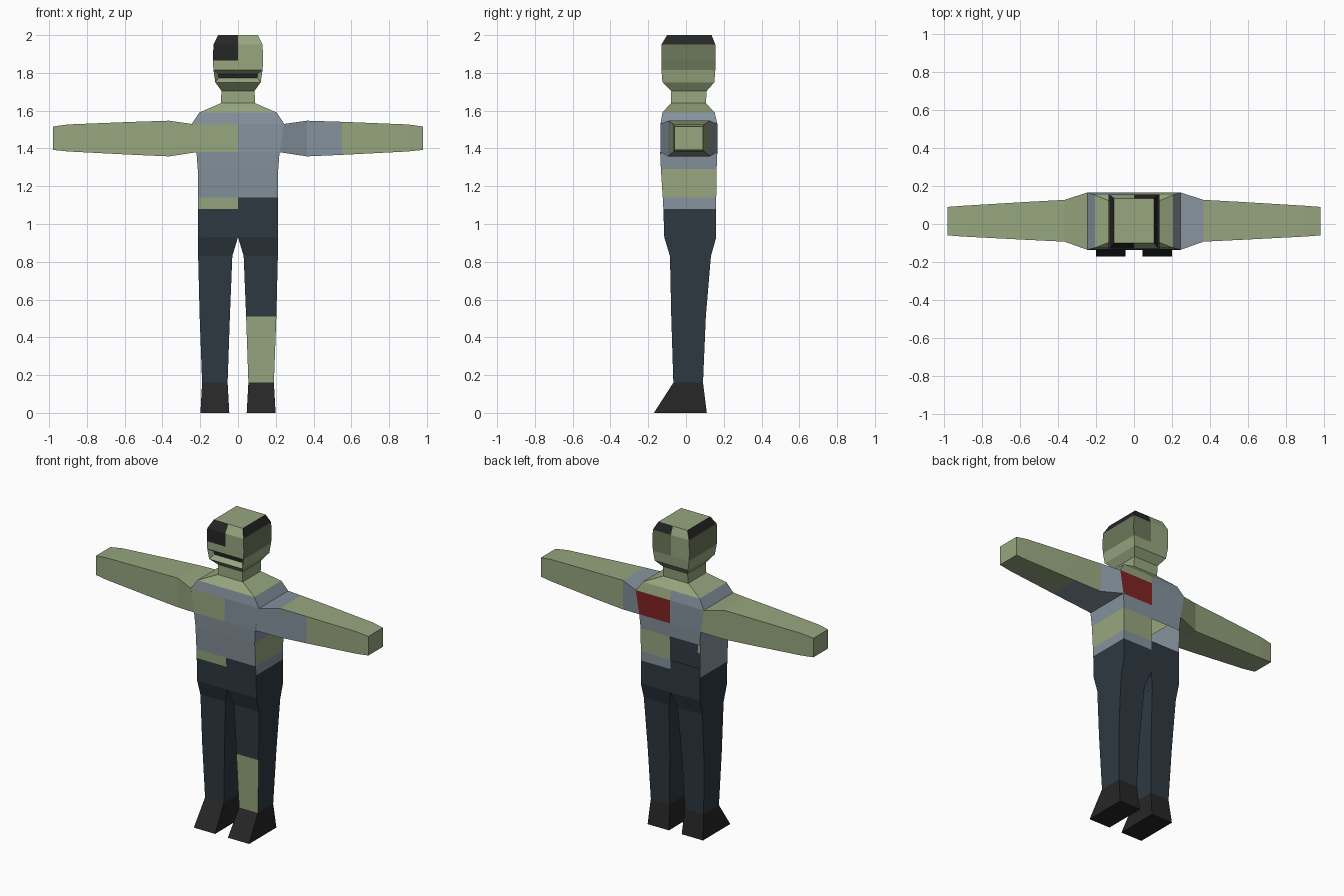
import bpy
import bmesh

cube = bpy.data.objects.get("Cube")
if cube:
    bpy.data.objects.remove(cube, do_unlink=True)


def material(name, *srgb):
    """Flat material from 0-255 sRGB values."""
    rgb = [((c / 255 + 0.055) / 1.055) ** 2.4 for c in srgb]
    mat = bpy.data.materials.new(name)
    mat.use_nodes = True
    mat.diffuse_color = (*rgb, 1)
    bsdf = mat.node_tree.nodes["Principled BSDF"]
    bsdf.inputs["Base Color"].default_value = (*rgb, 1)
    bsdf.inputs["Roughness"].default_value = 0.9
    return mat


# One letter per colour; "." leaves a face open
PALETTE = {
    "g": material("green_skin", 151, 166, 127),
    "d": material("dark_green_stubble", 108, 119, 90),
    "s": material("grey_blue_shirt", 134, 147, 158),
    "p": material("navy_trousers", 46, 57, 66),
    "k": material("black", 38, 38, 38),
    "r": material("dark_red", 128, 35, 34),
}
LETTERS = list(PALETTE)


def loft(rings, bands, start="", end="", flip=False):
    """Skin rings of points; each band string colours its faces in ring order."""
    bm = bmesh.new()
    loops = [[bm.verts.new(p) for p in ring] for ring in rings]
    grid = []
    for low, high, colours in zip(loops, loops[1:], bands):
        row = []
        n = len(low)
        for i, letter in enumerate(colours):
            if letter == ".":
                row.append(None)
                continue
            j = (i + 1) % n
            face = bm.faces.new((low[i], low[j], high[j], high[i]))
            face.material_index = LETTERS.index(letter)
            row.append(face)
        grid.append(row)
    if start:
        bm.faces.new(loops[0][::-1]).material_index = LETTERS.index(start)
    if end:
        bm.faces.new(loops[-1]).material_index = LETTERS.index(end)
    if flip:
        bmesh.ops.reverse_faces(bm, faces=bm.faces[:])
    return bm, grid


def finish(name, bm):
    mesh = bpy.data.meshes.new(name)
    bm.to_mesh(mesh)
    bm.free()
    for mat in PALETTE.values():
        mesh.materials.append(mat)
    obj = bpy.data.objects.new(name, mesh)
    bpy.context.collection.objects.link(obj)
    return obj


def split_ring(z, half, y0, y1):
    """Body cross-section divided along the centre line."""
    return [(-half, y0, z), (0, y0, z), (half, y0, z),
            (half, y1, z), (0, y1, z), (-half, y1, z)]


def box_ring(z, x0, x1, y0, y1):
    return [(x0, y0, z), (x1, y0, z), (x1, y1, z), (x0, y1, z)]


# Body bands: front right, front left, left side, back left, back right, right side
# Pelvis
bm, _ = loft([split_ring(0.93, 0.213, -0.115, 0.16),
              split_ring(1.08, 0.213, -0.12, 0.16)], ["pppppp"])
finish("pelvis", bm)

# Torn shirt with a hole at the back
bm, _ = loft([
    split_ring(1.08, 0.213, -0.12, 0.16),
    split_ring(1.14, 0.213, -0.123, 0.16),
    split_ring(1.29, 0.213, -0.133, 0.162),
    split_ring(1.38, 0.22, -0.137, 0.166),
    split_ring(1.53, 0.245, -0.135, 0.166),
    split_ring(1.59, 0.205, -0.125, 0.152),
    split_ring(1.64, 0.09, -0.08, 0.105),
], ["gpssps", "ssgg.s", "ssssss", "gs.rs.", "sssgss", "gggggg"])
finish("torso", bm)

# Neck
bm, _ = loft([split_ring(1.64, 0.09, -0.08, 0.105),
              split_ring(1.705, 0.088, -0.078, 0.11)], ["gggggg"])
finish("neck", bm)

# Head with patchy hair
bm, grid = loft([
    split_ring(1.705, 0.088, -0.078, 0.11),
    split_ring(1.75, 0.12, -0.125, 0.15),
    split_ring(1.815, 0.13, -0.13, 0.155),
    split_ring(1.865, 0.133, -0.13, 0.155),
    split_ring(1.95, 0.13, -0.13, 0.155),
    split_ring(2.0, 0.105, -0.1, 0.135),
], ["gggggg", "gggggg", "ggddgd", "ggddgd", "kgkkgk"], end="g")

# Eye sockets and mouth, sunk into the face
eyes, mouth = grid[3][:2], grid[1][:2]
bmesh.ops.inset_individual(bm, faces=eyes, thickness=0.021, depth=-0.03)
bmesh.ops.inset_region(bm, faces=mouth, thickness=0.022, depth=-0.03,
                       use_even_offset=True, use_boundary=True)
for face in mouth + eyes[:1]:
    face.material_index = LETTERS.index("k")
finish("head", bm)

# Arms: inner and outer x, then depth and height; bands: bottom, back, top, front
ARM = [
    (0.22, 0.245, -0.136, 0.166, 1.38, 1.53),
    (0.365, 0.365, -0.093, 0.127, 1.358, 1.547),
    (0.55, 0.55, -0.084, 0.117, 1.366, 1.541),
    (0.90, 0.90, -0.066, 0.096, 1.384, 1.527),
    (0.98, 0.98, -0.06, 0.09, 1.392, 1.516),
]
for side, sign, sleeve in (("left", 1, ["ssss", "sggs"]),
                           ("right", -1, ["gggg", "gggg"])):
    rings = [[(sign * a, y0, z0), (sign * a, y1, z0),
              (sign * b, y1, z1), (sign * b, y0, z1)]
             for a, b, y0, y1, z0, z1 in ARM]
    bm, _ = loft(rings, sleeve + ["gggg", "gggg"], end="g", flip=sign < 0)
    finish(side + "_arm", bm)

# Legs and boots: height, inner x, outer x, depth
LEG = [
    (0.16, 0.055, 0.19, -0.067, 0.09),
    (0.51, 0.043, 0.203, -0.078, 0.105),
    (0.83, 0.03, 0.211, -0.085, 0.132),
    (0.93, 0.0, 0.213, -0.115, 0.16),
]
BOOT = [(0.0, 0.046, 0.199, -0.17, 0.11), LEG[0]]


def limb(sections, sign):
    return [box_ring(z, *sorted((sign * a, sign * b)), y0, y1)
            for z, a, b, y0, y1 in sections]


for side, sign, shin in (("left", 1, "gppp"), ("right", -1, "pppp")):
    bm, _ = loft(limb(LEG, sign), [shin, "pppp", "pppp"])
    finish(side + "_leg", bm)
    bm, _ = loft(limb(BOOT, sign), ["kkkk"], start="k", end="k")
    finish(side + "_boot", bm)
